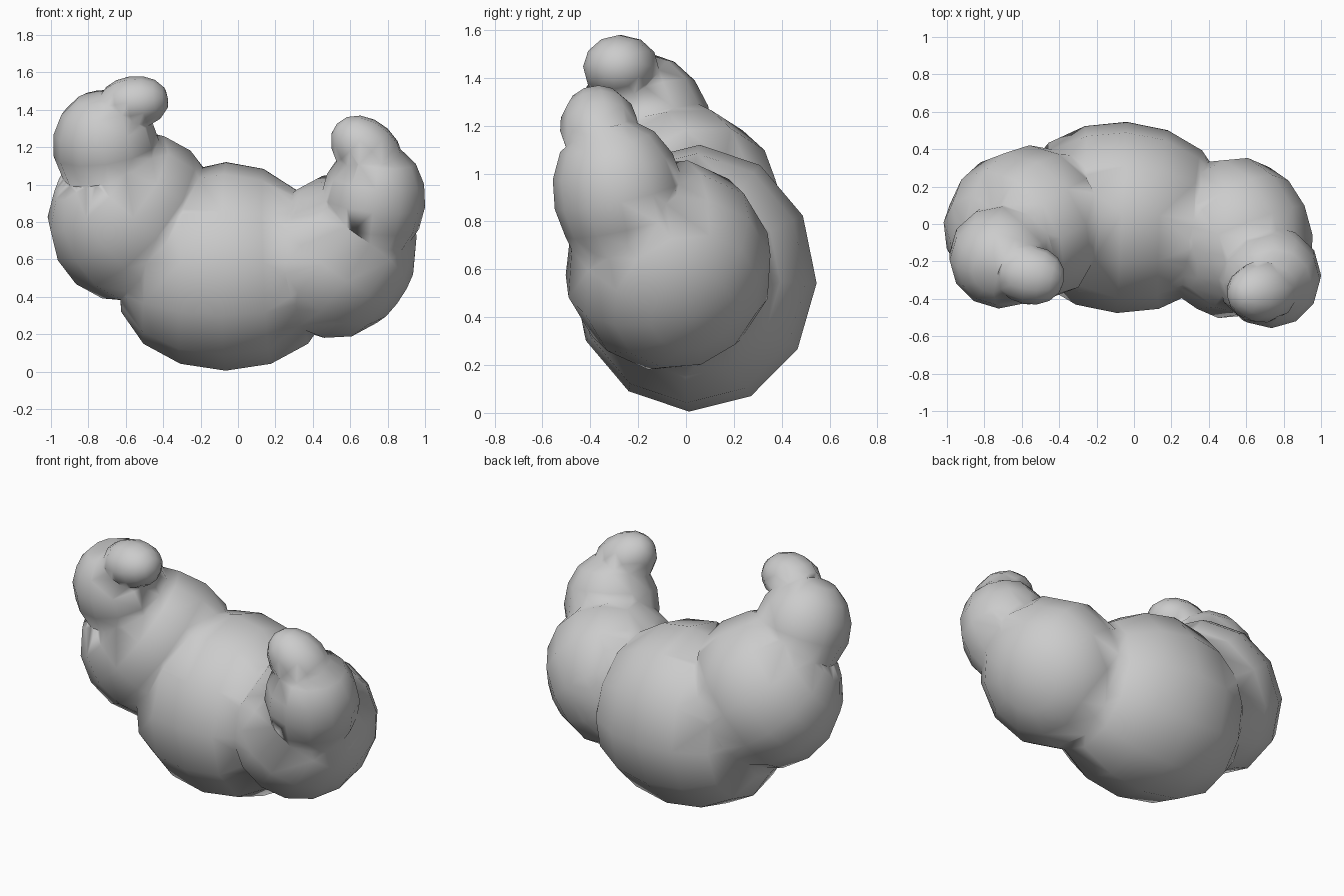
import bpy, bmesh
from mathutils import Vector, Matrix

if "Cube" in bpy.data.objects:
    bpy.data.objects.remove(bpy.data.objects["Cube"])


def roll(name, centre, axis, up, radii, fullness=1.0, wedge=0.0, sides=12, rings=8):
    """Puffed dough roll: low-poly ball, poles along axis, radii = (along, across, up)."""
    ax = Vector(axis).normalized()
    u = Vector(up)
    u = (u - ax * u.dot(ax)).normalized()
    side = u.cross(ax)
    frame = Matrix((side, u, ax)).transposed()
    bm = bmesh.new()
    bmesh.ops.create_uvsphere(bm, u_segments=sides, v_segments=rings, radius=1)
    for v in bm.verts:
        r = (v.co.x ** 2 + v.co.y ** 2) ** 0.5
        k = r ** (fullness - 1) if r > 1e-4 else 1
        x, y, z = v.co.x * k, v.co.y * k, v.co.z
        local = Vector((x * radii[1], y * radii[2], z * radii[0] * (1 - wedge * y)))
        v.co = Vector(centre) + frame @ local
    bmesh.ops.recalc_face_normals(bm, faces=bm.faces)
    me = bpy.data.meshes.new(name)
    bm.to_mesh(me)
    bm.free()
    ob = bpy.data.objects.new(name, me)
    bpy.context.collection.objects.link(ob)
    return ob


# Large middle roll, wider below than above
body = roll("pastry", (-0.065, 0.035, 0.563), (1, -0.05, 0), (0, 0.04, 1),
            (0.58, 0.512, 0.558), fullness=0.86, wedge=0.1)

rolls = [
    # Right arm, curling up and forward
    roll("right_inner_roll", (0.53, -0.075, 0.618), (0.75, 0.25, -0.5), (0.5, -0.2, 0.8),
         (0.405, 0.44, 0.46), fullness=0.93),
    roll("right_outer_roll", (0.722, -0.28, 0.91), (0.1, -0.2, 0.9), (1, 0, 0),
         (0.325, 0.275, 0.28), fullness=0.9),
    roll("right_tip", (0.69, -0.36, 1.178), (0.65, 0.1, -0.6), (0, 0, 1),
         (0.22, 0.168, 0.165)),
    # Left arm, curling higher
    roll("left_inner_roll", (-0.56, -0.005, 0.825), (-0.7, -0.4, 0.6), (0.6, 0, 0.7),
         (0.445, 0.42, 0.47), fullness=0.92),
    roll("left_outer_roll", (-0.705, -0.17, 1.195), (-0.15, -0.3, 0.9), (1, 0, 0),
         (0.315, 0.277, 0.285), fullness=0.92),
    roll("left_tip", (-0.56, -0.27, 1.437), (1, -0.2, 0.15), (0, 0, 1),
         (0.19, 0.16, 0.143), fullness=0.9),
]

# Fuse the rolls into one continuous skin
for r in rolls:
    m = body.modifiers.new("fuse", 'BOOLEAN')
    m.operation, m.solver, m.object = 'UNION', 'EXACT', r
bpy.context.view_layer.update()
fused = bpy.data.meshes.new_from_object(
    body.evaluated_get(bpy.context.evaluated_depsgraph_get()))
body.modifiers.clear()
body.data = fused
for r in rolls:
    bpy.data.objects.remove(r)

# Clean the seams and shade the whole skin smooth
bm = bmesh.new()
bm.from_mesh(fused)
bmesh.ops.remove_doubles(bm, verts=bm.verts, dist=0.03)
bmesh.ops.triangulate(bm, faces=[f for f in bm.faces if len(f.verts) > 4])
for f in bm.faces:
    f.smooth = True
bm.to_mesh(fused)
bm.free()
